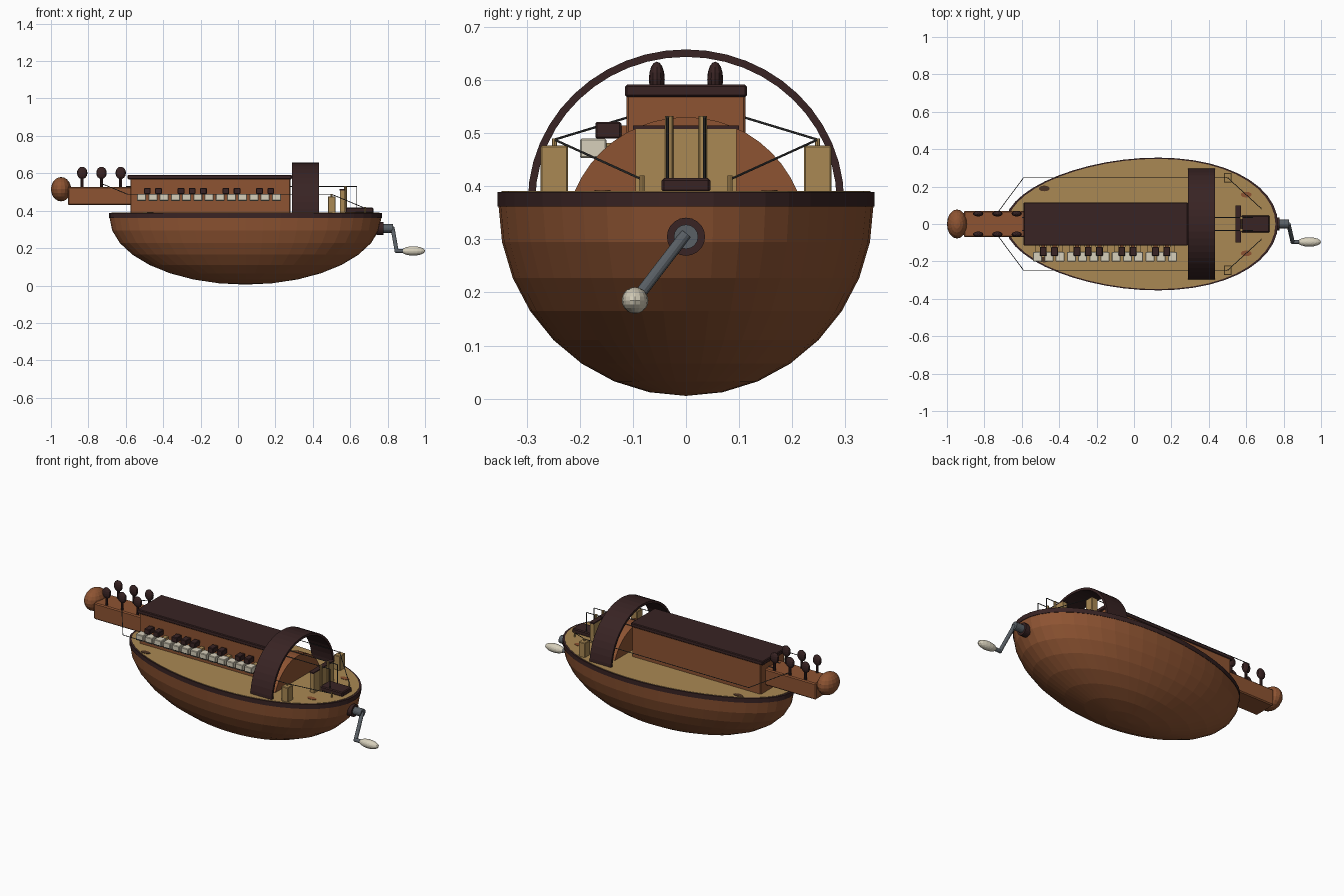
import bpy, bmesh, math
from mathutils import Vector, Matrix

if "Cube" in bpy.data.objects:
    bpy.data.objects.remove(bpy.data.objects["Cube"])


def mat(name, rgb):
    m = bpy.data.materials.new(name)
    m.diffuse_color = (*rgb, 1)
    m.use_nodes = True
    m.node_tree.nodes["Principled BSDF"].inputs["Base Color"].default_value = m.diffuse_color
    return m


WOOD = mat("warm wood", (0.27, 0.088, 0.032))
DARK = mat("dark wood", (0.04, 0.017, 0.017))
TAN = mat("pale wood", (0.40, 0.25, 0.088))
IVORY = mat("ivory", (0.68, 0.63, 0.50))
METAL = mat("metal", (0.10, 0.115, 0.13))
STRING = mat("string", (0.05, 0.05, 0.05))
HOLE = mat("sound hole", (0.075, 0.035, 0.018))


def finish(name, bm, material):
    bmesh.ops.recalc_face_normals(bm, faces=bm.faces)
    me = bpy.data.meshes.new(name)
    bm.to_mesh(me)
    bm.free()
    ob = bpy.data.objects.new(name, me)
    bpy.context.collection.objects.link(ob)
    me.materials.append(material)
    return ob


def box(name, x, y, z, material, bevel=0.0):
    """Box from (min, max) ranges."""
    bm = bmesh.new()
    bmesh.ops.create_cube(bm, size=1)
    for v in bm.verts:
        v.co = [(a + b) / 2 + c * (b - a) for c, (a, b) in zip(v.co, (x, y, z))]
    ob = finish(name, bm, material)
    if bevel:
        mod = ob.modifiers.new("bevel", "BEVEL")
        mod.width, mod.segments = bevel, 1
    return ob


def ball(name, centre, radii, material, u=16, v=10):
    bm = bmesh.new()
    bmesh.ops.create_uvsphere(bm, u_segments=u, v_segments=v, radius=1)
    for vert in bm.verts:
        vert.co = [c + r * k for c, r, k in zip(centre, radii, vert.co)]
    return finish(name, bm, material)


def rod(name, points, radius, material, sides=12):
    """Straight cylinders joined along a path."""
    bm = bmesh.new()
    for a, b in zip(points, points[1:]):
        a, b = Vector(a), Vector(b)
        turn = (b - a).to_track_quat("Z", "Y").to_matrix().to_4x4()
        bmesh.ops.create_cone(bm, cap_ends=True, segments=sides, radius1=radius,
                              radius2=radius, depth=(b - a).length,
                              matrix=Matrix.Translation((a + b) / 2) @ turn)
    return finish(name, bm, material)


SEG = 48


def outline(scale, z):
    """Egg-shaped ring, broader toward the crank end."""
    pts = []
    for i in range(SEG):
        t = 2 * math.pi * i / SEG
        pts.append((0.04 + 0.727 * scale * math.cos(t),
                    0.351 * scale * math.sin(t) * (1 + 0.12 * math.cos(t)), z))
    return pts


def bridge(bm, a, b):
    for i in range(SEG):
        j = (i + 1) % SEG
        bm.faces.new((a[i], a[j], b[j], b[i]))


def slab(name, scale, z0, z1, material):
    bm = bmesh.new()
    low, high = [[bm.verts.new(p) for p in outline(scale, z)] for z in (z0, z1)]
    bridge(bm, low, high)
    bm.faces.new(low)
    bm.faces.new(high)
    return finish(name, bm, material)


# Bowl-shaped body
bm = bmesh.new()
rings = []
for k in range(8):
    a = k * math.pi / 16
    rings.append([bm.verts.new(p) for p in outline(math.cos(a), 0.365 - 0.36 * math.sin(a))])
for a, b in zip(rings, rings[1:]):
    bridge(bm, a, b)
tip = bm.verts.new((0.04, 0, 0.005))
for i in range(SEG):
    bm.faces.new((rings[-1][i], rings[-1][(i + 1) % SEG], tip))
finish("bowl_body", bm, WOOD)

# Rim and soundboard
slab("rim", 1.004, 0.362, 0.389, DARK)
slab("soundboard", 0.985, 0.375, 0.391, TAN)

# Sound holes
for s in (-1, 1):
    for x, y, m in ((-0.48, 0.19, HOLE), (0.6, 0.157, WOOD)):
        bm = bmesh.new()
        bmesh.ops.create_cone(bm, cap_ends=True, segments=20, radius1=1, radius2=1, depth=1)
        for v in bm.verts:
            v.co = (x + 0.029 * v.co.x, s * y + 0.015 * v.co.y, 0.391 + 0.004 * v.co.z)
        finish("sound_hole", bm, m)

# Key box and lid
box("key_box", (-0.575, 0.28), (-0.112, 0.112), (0.385, 0.572), WOOD, 0.004)
box("key_box_lid", (-0.59, 0.288), (-0.115, 0.115), (0.568, 0.592), DARK, 0.004)

# Keys: pale row below, dark row above
for i in range(13):
    x = -0.515 + 0.06 * i
    box("pale_key", (x - 0.024, x + 0.024), (-0.2, -0.15), (0.453, 0.49), IVORY, 0.003)
    box("key_stem", (x - 0.012, x + 0.012), (-0.152, -0.11), (0.462, 0.482), TAN)
    if i in (0, 1, 3, 4, 5, 7, 8, 10, 11):
        x += 0.03
        box("dark_key", (x - 0.018, x + 0.018), (-0.171, -0.122), (0.49, 0.521), DARK, 0.003)
        box("key_stem", (x - 0.01, x + 0.01), (-0.125, -0.11), (0.495, 0.515), WOOD)

# Peg box, round head and tuning pegs
box("peg_box", (-0.91, -0.57), (-0.07, 0.07), (0.43, 0.528), WOOD, 0.006)
ball("head_knob", (-0.946, 0, 0.515), (0.054, 0.078, 0.065), WOOD)
for x in (-0.833, -0.73, -0.627):
    for y in (-0.055, 0.055):
        rod("peg_shaft", [(x, y, 0.5), (x, y, 0.59)], 0.008, DARK, 8)
        ball("peg_head", (x, y, 0.602), (0.028, 0.015, 0.033), DARK, 12, 8)

# Wheel and its axle
rod("wheel", [(0.325, 0, 0.303), (0.395, 0, 0.303)], 0.2275, WOOD, 48)
rod("axle", [(0.3, 0, 0.305), (0.76, 0, 0.305)], 0.015, METAL)

# Arched wheel cover
bm = bmesh.new()
N = 24
prev = None
for i in range(N + 1):
    t = math.pi * i / N
    loop = [bm.verts.new((x, r * math.cos(t), 0.372 + (r - 0.012) * math.sin(t)))
            for x, r in ((0.29, 0.298), (0.432, 0.298), (0.432, 0.284), (0.29, 0.284))]
    if prev:
        for k in range(4):
            bm.faces.new((prev[k], prev[(k + 1) % 4], loop[(k + 1) % 4], loop[k]))
    else:
        bm.faces.new(loop)
    prev = loop
bm.faces.new(prev)
finish("wheel_cover", bm, DARK)

# Main bridge, cap and tailpiece
box("main_bridge", (0.545, 0.572), (-0.095, 0.095), (0.388, 0.508), TAN)
box("bridge_cap", (0.543, 0.572), (-0.1, 0.1), (0.507, 0.515), DARK)
box("tailpiece", (0.575, 0.725), (-0.046, 0.046), (0.388, 0.416), DARK, 0.005)

for s in (-1, 1):
    # Side bridges, string posts and pins
    y0, y1 = sorted((s * 0.222, s * 0.274))
    box("side_bridge", (0.48, 0.522), (y0, y1), (0.388, 0.477), TAN, 0.003)
    rod("side_nut", [(0.5, s * 0.248, 0.47), (0.5, s * 0.248, 0.49)], 0.005, TAN, 8)
    rod("string_pin", [(0.68, s * 0.083, 0.385), (0.68, s * 0.083, 0.42)], 0.005, TAN, 8)
    rod("melody_post", [(0.574, s * 0.032, 0.39), (0.574, s * 0.032, 0.533)], 0.008, TAN, 8)
    # Strings
    rod("melody_string", [(-0.6, s * 0.035, 0.53), (0.635, s * 0.035, 0.53),
                          (0.635, s * 0.035, 0.41)], 0.0025, STRING, 6)
    rod("drone_string", [(-0.73, s * 0.06, 0.545), (-0.59, s * 0.248, 0.488),
                         (0.5, s * 0.248, 0.488), (0.68, s * 0.083, 0.413)],
        0.0022, STRING, 6)

# Crank
rod("crank_boss", [(0.74, 0, 0.305), (0.777, 0, 0.305)], 0.036, DARK, 20)
rod("crank_hub", [(0.77, 0, 0.305), (0.83, 0, 0.305)], 0.023, METAL, 16)
rod("crank_arm", [(0.826, 0, 0.31), (0.848, -0.096, 0.185), (0.9, -0.096, 0.185)], 0.011, METAL)
ball("crank_elbow", (0.848, -0.096, 0.185), (0.012, 0.012, 0.012), METAL, 10, 6)
ball("crank_handle", (0.937, -0.096, 0.185), (0.063, 0.025, 0.025), IVORY)
